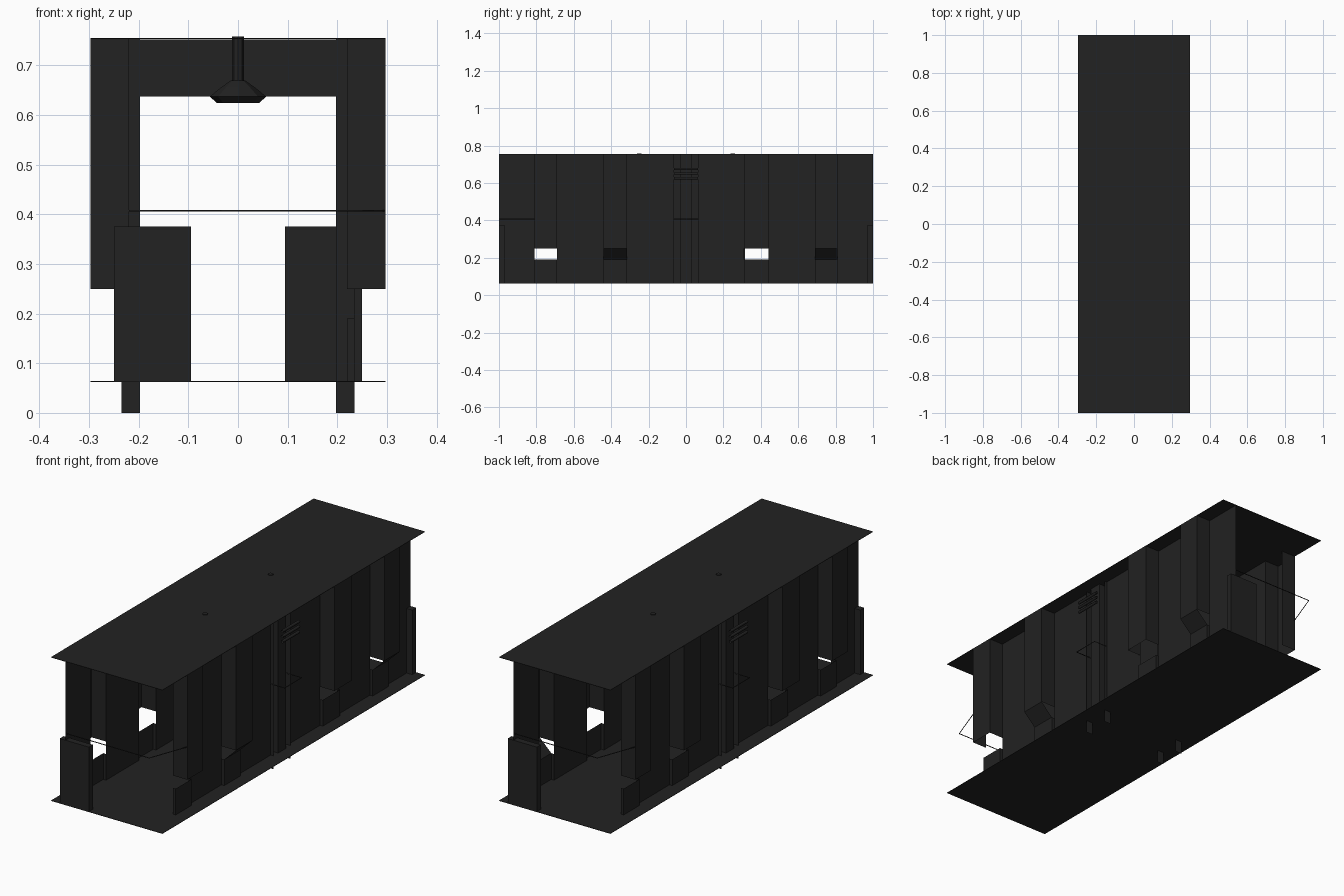
import bpy, bmesh, math
from mathutils import Matrix

if "Cube" in bpy.data.objects:
    bpy.data.objects.remove(bpy.data.objects["Cube"])

FLOOR, ROOF = 0.063, 0.755
HX, WALL, PORTAL = 0.297, 0.22, 0.197


def material(name, rgb):
    m = bpy.data.materials.new(name)
    m.diffuse_color = (*rgb, 1)
    m.use_nodes = True
    m.node_tree.nodes["Principled BSDF"].inputs["Base Color"].default_value = m.diffuse_color
    return m


DARK = material("charcoal", (0.016, 0.016, 0.016))


def finish(name, bm):
    me = bpy.data.meshes.new(name)
    bm.to_mesh(me)
    bm.free()
    me.materials.append(DARK)
    ob = bpy.data.objects.new(name, me)
    bpy.context.collection.objects.link(ob)
    return ob


def turned_copy(ob):
    # the far side is the same part turned half way round
    c = ob.copy()
    c.name = ob.name + "_opposite"
    c.rotation_euler = (0, 0, math.pi)
    bpy.context.collection.objects.link(c)


def box(name, x0, x1, y0, y1, z0, z1):
    bm = bmesh.new()
    bmesh.ops.create_cube(bm, size=1)
    bm.transform(Matrix.Translation(((x0 + x1) / 2, (y0 + y1) / 2, (z0 + z1) / 2))
                 @ Matrix.Diagonal((x1 - x0, y1 - y0, z1 - z0, 1)))
    return finish(name, bm)


def quad(bm, *pts):
    bm.faces.new([bm.verts.new(p) for p in pts])


def strip(bm, a, b, z0, z1):
    # upright panel over the plan line a-b
    quad(bm, (*a, z0), (*b, z0), (*b, z1), (*a, z1))


def tube(name, points, r):
    cu = bpy.data.curves.new(name, 'CURVE')
    cu.dimensions = '3D'
    cu.bevel_depth = r
    cu.bevel_resolution = 1
    sp = cu.splines.new('POLY')
    sp.points.add(len(points) - 1)
    for p, co in zip(sp.points, points):
        p.co = (*co, 1)
    cu.materials.append(DARK)
    ob = bpy.data.objects.new(name, cu)
    bpy.context.collection.objects.link(ob)
    return ob


# floor and ceiling sheets
box("floor", -HX, HX, -1, 1, FLOOR - 0.001, FLOOR + 0.001)
box("ceiling", -HX, HX, -1, 1, ROOF - 0.002, ROOF)

# side wall: flat runs between shallow niches
niches = [(-0.81, -0.69), (-0.44, -0.315), (0.31, 0.44), (0.69, 0.81)]
bm = bmesh.new()
for y0, y1 in [(-0.69, -0.44), (-0.315, -0.065), (0.065, 0.31), (0.44, 0.69), (0.81, 1.0)]:
    strip(bm, (WALL, y0), (WALL, y1), FLOOR, ROOF)
for y0, y1 in niches:
    strip(bm, (HX, y0), (HX, y1), 0.25, ROOF)
    strip(bm, (0.235, y0), (0.235, y1), FLOOR, 0.19)
    for y in (y0, y1):
        strip(bm, (WALL, y), (HX, y), 0.25, ROOF)
        strip(bm, (WALL, y), (0.235, y), FLOOR, 0.19)
turned_copy(finish("side_wall", bm))

# sloped sills closing two of the niches
bm = bmesh.new()
for y0, y1 in (niches[1], niches[3]):
    quad(bm, (0.235, y0, 0.19), (0.235, y1, 0.19), (HX, y1, 0.25), (HX, y0, 0.25))
finish("niche_sill", bm)

# middle portal: posts, back panel and beam
bm = bmesh.new()
for y in (-0.065, 0.065):
    strip(bm, (PORTAL, y), (0.235, y), 0, ROOF)
    s = 1 if y > 0 else -1
    strip(bm, (PORTAL, y), (PORTAL, s * 0.03), FLOOR, ROOF)
    strip(bm, (PORTAL, s * 0.03), (0.235, s * 0.03), FLOOR, ROOF)
strip(bm, (0.235, -0.03), (0.235, 0.03), FLOOR, ROOF)
turned_copy(finish("portal_post", bm))
box("portal_beam", -PORTAL, PORTAL, -0.065, 0.065, 0.637, ROOF - 0.003)

# pipes and rails by the portal, rope across the open corner
for z in (0.625, 0.65, 0.675):
    turned_copy(tube("wall_pipe", [(0.28, -0.065, z), (0.28, 0.065, z)], 0.007))
turned_copy(tube("portal_rail", [(PORTAL, -0.065, 0.407), (HX - .003, -0.065, 0.407),
                                 (HX - .003, 0.065, 0.407), (PORTAL, 0.065, 0.407)], 0.002))
turned_copy(tube("end_rail", [(-WALL, -0.997, 0.407), (0.225, -0.997, 0.407),
                              (HX - .003, -0.81, 0.407)], 0.002))

# half-height end barrier
turned_copy(box("end_barrier", -0.25, -0.095, -1, -0.97, FLOOR, 0.375))

# ceiling lamps
for y in (-0.25, 0.25):
    bm = bmesh.new()
    for r0, r1, z0, z1 in [(0.042, 0.057, 0.624, 0.637), (0.057, 0.035, 0.637, 0.655),
                           (0.035, 0.014, 0.655, 0.67), (0.012, 0.012, 0.67, 0.758)]:
        bmesh.ops.create_cone(bm, cap_ends=True, segments=8, radius1=r0, radius2=r1,
                              depth=z1 - z0, matrix=Matrix.Translation((0, y, (z0 + z1) / 2)))
    finish("ceiling_lamp", bm)
